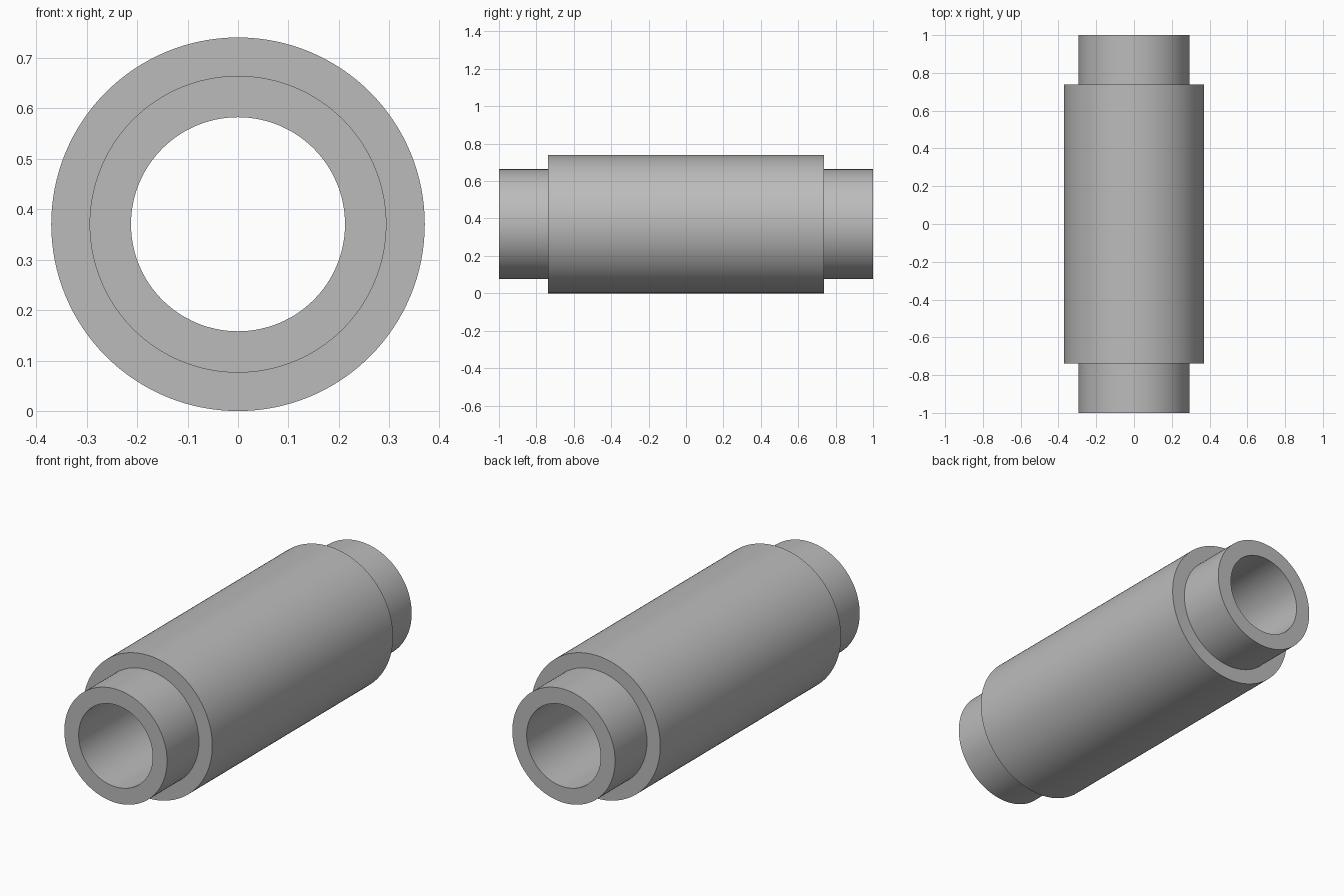
import bpy
import bmesh
from math import cos, sin, tau

cube = bpy.data.objects.get("Cube")
if cube:
    bpy.data.objects.remove(cube, do_unlink=True)

SIDES = 128
OUTER, NECK, BORE = 0.37, 0.294, 0.212
HALF, SHOULDER = 1.0, 0.739

# Plain grey material
grey = bpy.data.materials.new("plain_grey")
grey.use_nodes = True
colour = (0.5, 0.5, 0.5, 1)
grey.diffuse_color = colour
grey.node_tree.nodes["Principled BSDF"].inputs["Base Color"].default_value = colour


def lathe(name, profile, centre_z):
    """Spin a closed (radius, y) profile around the y axis."""
    bm = bmesh.new()
    rings = []
    for i in range(SIDES):
        a = tau * i / SIDES
        rings.append([bm.verts.new((r * cos(a), y, r * sin(a))) for r, y in profile])
    count = len(profile)
    for i, ring in enumerate(rings):
        following = rings[(i + 1) % SIDES]
        for j in range(count):
            k = (j + 1) % count
            bm.faces.new((ring[j], ring[k], following[k], following[j]))
    bmesh.ops.recalc_face_normals(bm, faces=bm.faces)
    mesh = bpy.data.meshes.new(name)
    bm.to_mesh(mesh)
    bm.free()
    mesh.materials.append(grey)
    obj = bpy.data.objects.new(name, mesh)
    obj.location.z = centre_z
    bpy.context.collection.objects.link(obj)
    bpy.ops.object.select_all(action="DESELECT")
    obj.select_set(True)
    bpy.context.view_layer.objects.active = obj
    bpy.ops.object.shade_smooth_by_angle()
    return obj


# Stepped sleeve: bore, end face, neck and shoulder, mirrored to the back
front = [(BORE, -HALF), (NECK, -HALF), (NECK, -SHOULDER), (OUTER, -SHOULDER)]
back = [(r, -y) for r, y in reversed(front)]
lathe("stepped_sleeve", front + back, OUTER)
